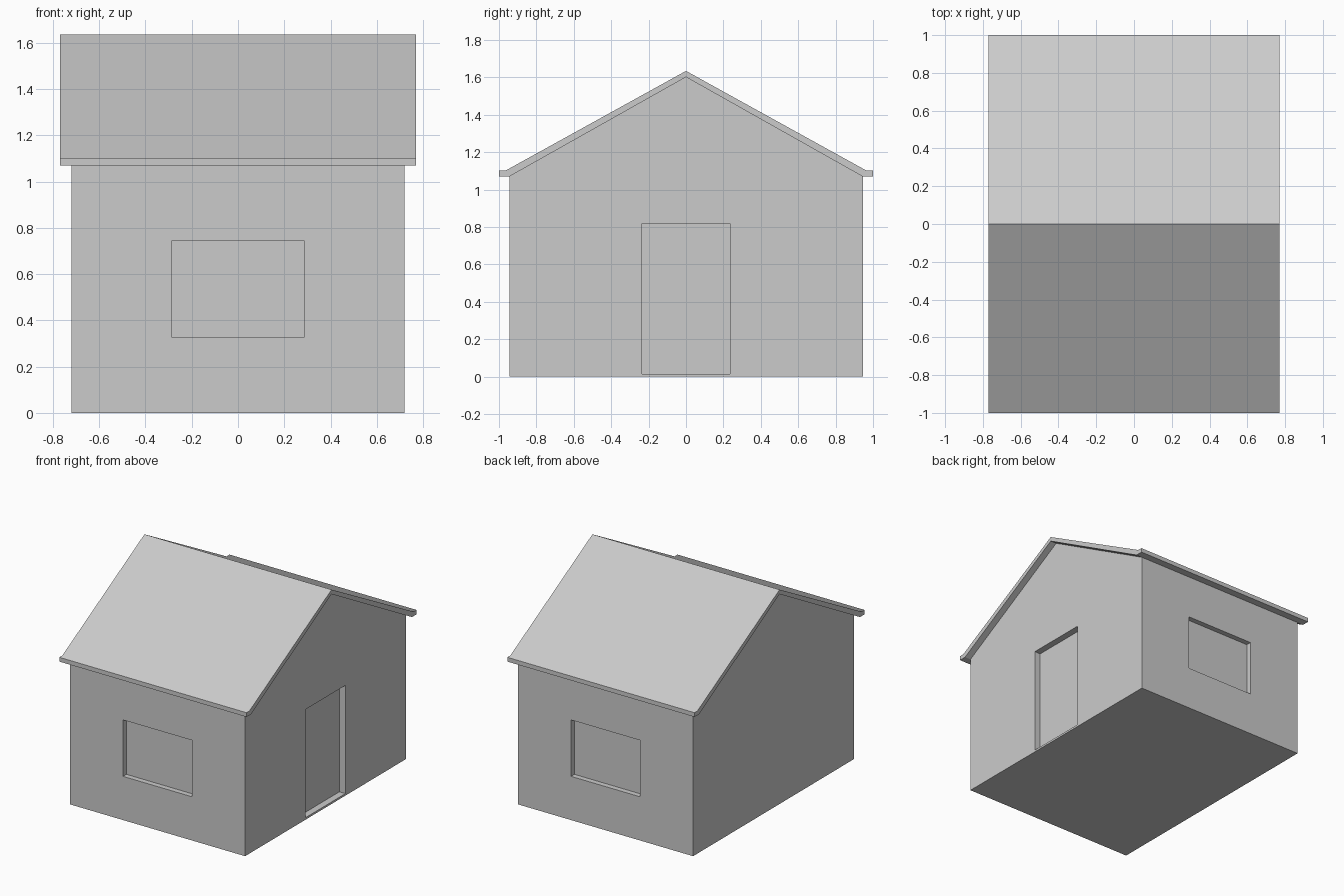
import bpy

if "Cube" in bpy.data.objects:
    bpy.data.objects.remove(bpy.data.objects["Cube"])


def make_object(name, verts, faces):
    mesh = bpy.data.meshes.new(name)
    mesh.from_pydata(verts, [], faces)
    mesh.update()
    obj = bpy.data.objects.new(name, mesh)
    bpy.context.collection.objects.link(obj)
    return obj


def prism(name, profile, half, merged=()):
    """Extrude a counter-clockwise (y, z) profile along x; 'merged' edge runs become one face."""
    n = len(profile)
    verts = [(x, y, z) for x in (half, -half) for y, z in profile]
    faces = [list(range(n)), list(range(2 * n - 1, n - 1, -1))]
    used = {i for run in merged for i in run[:-1]}
    runs = list(merged) + [(i, (i + 1) % n) for i in range(n) if i not in used]
    for run in runs:
        faces.append([i + n for i in run] + list(reversed(run)))
    return make_object(name, verts, faces)


def box_cutter(name, x, y, z):
    x0, x1 = x
    half = (x1 - x0) / 2
    obj = prism(name, [(y[0], z[0]), (y[1], z[0]), (y[1], z[1]), (y[0], z[1])], half)
    obj.location.x = (x0 + x1) / 2
    obj.hide_render = True
    obj.display_type = 'WIRE'
    return obj


# Solid gabled walls
walls = prism("walls", [(-0.945, 0), (0.945, 0), (0.945, 1.07), (0, 1.602), (-0.945, 1.07)], 0.72)

# Shallow door recess on the right, window recesses front and back
cutters = [box_cutter("door_cutter", (0.67, 0.80), (-0.235, 0.235), (0.015, 0.82))]
for side, y in (("front", (-1.0, -0.905)), ("back", (0.905, 1.0))):
    cutters.append(box_cutter(side + "_window_cutter", (-0.285, 0.285), y, (0.325, 0.745)))
for c in cutters:
    mod = walls.modifiers.new(c.name, 'BOOLEAN')
    mod.operation = 'DIFFERENCE'
    mod.solver = 'EXACT'
    mod.object = c

# Roof slab with a small eave lip; each slope and its lip form one face
roof = prism("roof", [
    (0, 1.602), (0.945, 1.07), (1.0, 1.07), (1.0, 1.102), (0.965, 1.102),
    (0, 1.635),
    (-0.965, 1.102), (-1.0, 1.102), (-1.0, 1.07), (-0.945, 1.07),
], 0.77, merged=[(3, 4, 5), (5, 6, 7)])
